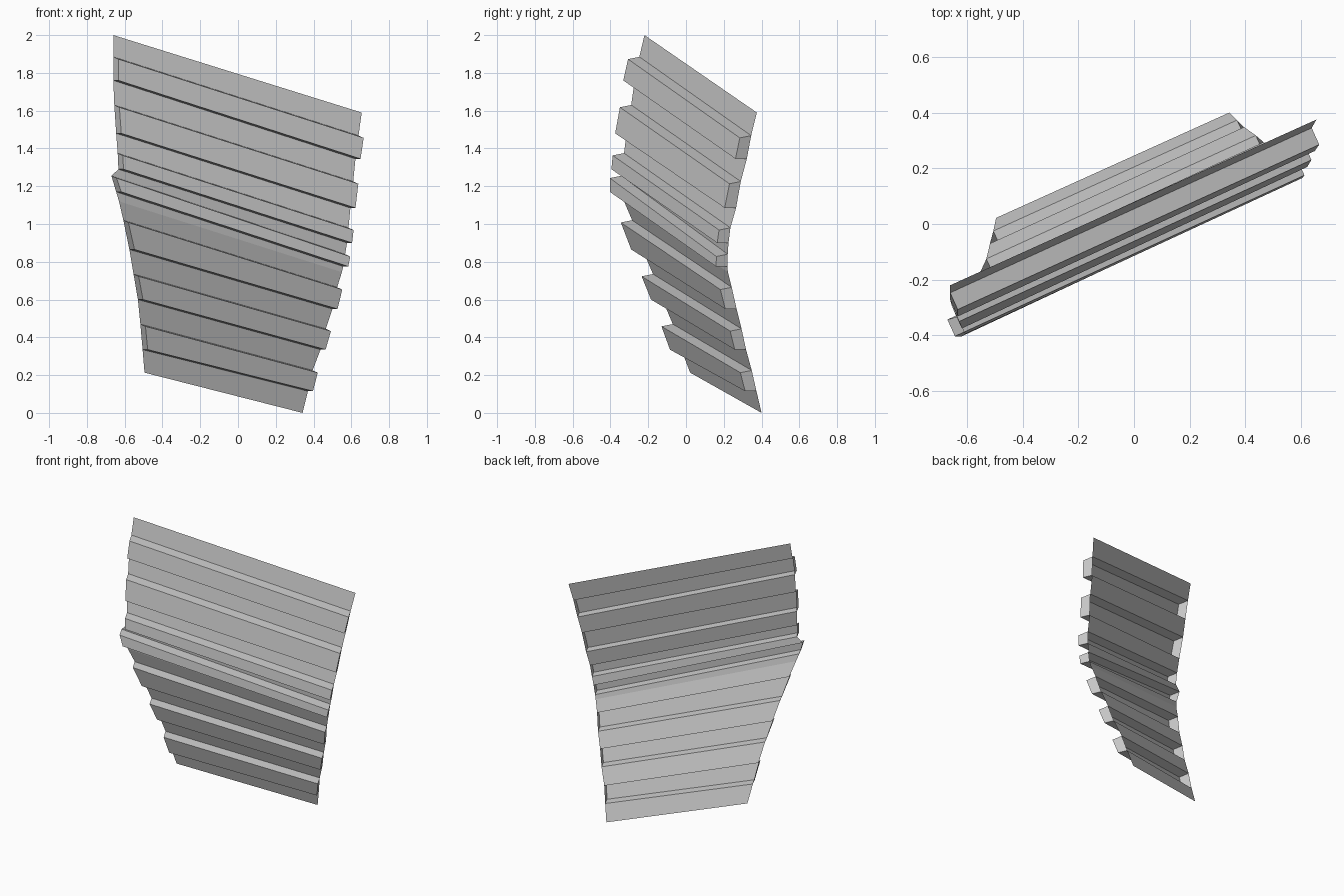
import bpy, bmesh
from mathutils import Vector

# Fold lines of the sheet, top to bottom: left end point, right end point
top = ((-0.66, -0.22, 2.0), (0.655, 0.375, 1.59))
ribs = [  # upper fold, lower fold
    (((-0.66, -0.247, 1.885), (0.638, 0.345, 1.468)), ((-0.66, -0.272, 1.76), (0.622, 0.322, 1.345))),
    (((-0.655, -0.29, 1.63), (0.61, 0.29, 1.225)), ((-0.645, -0.315, 1.48), (0.595, 0.265, 1.085))),
    (((-0.637, -0.328, 1.375), (0.585, 0.235, 0.98)), ((-0.633, -0.335, 1.29), (0.577, 0.225, 0.90))),
    (((-0.67, -0.343, 1.255), (0.567, 0.221, 0.84)), ((-0.645, -0.343, 1.17), (0.557, 0.219, 0.775))),
    (((-0.607, -0.285, 1.02), (0.525, 0.242, 0.665)), ((-0.575, -0.23, 0.865), (0.50, 0.268, 0.55))),
    (((-0.553, -0.175, 0.735), (0.465, 0.294, 0.445)), ((-0.53, -0.125, 0.60), (0.437, 0.318, 0.335))),
    (((-0.517, -0.07, 0.47), (0.395, 0.348, 0.225)), ((-0.505, -0.025, 0.335), (0.37, 0.373, 0.115))),
]
bend = ((-0.63, -0.328, 1.12), (0.55, 0.222, 0.745))
bottom = ((-0.495, 0.022, 0.213), (0.342, 0.40, 0.0))

bm = bmesh.new()


def line(ends, offset=(0, 0, 0)):
    return [bm.verts.new(Vector(p) + Vector(offset)) for p in ends]


def strip(a, b):
    bm.faces.new((a[0], b[0], b[1], a[1]))


# Flat webs joined to hollow hat-shaped ribs with capped ends
prev = line(top)
for i, (upper, lower) in enumerate(ribs):
    if i == 4:
        kink = line(bend)
        strip(prev, kink)
        prev = kink
    a, d = line(upper), line(lower)
    b = line(upper, (0.027, -0.06, -0.012))
    c = line(lower, (0.027, -0.06, 0.0))
    strip(prev, a)
    strip(a, b)
    strip(b, c)
    strip(c, d)
    bm.faces.new((a[0], d[0], c[0], b[0]))
    bm.faces.new((a[1], b[1], c[1], d[1]))
    prev = d
strip(prev, line(bottom))
bmesh.ops.recalc_face_normals(bm, faces=bm.faces[:])

mesh = bpy.data.meshes.new("ribbed_panel")
bm.to_mesh(mesh)
bm.free()
panel = bpy.data.objects.new("ribbed_panel", mesh)
bpy.context.collection.objects.link(panel)
